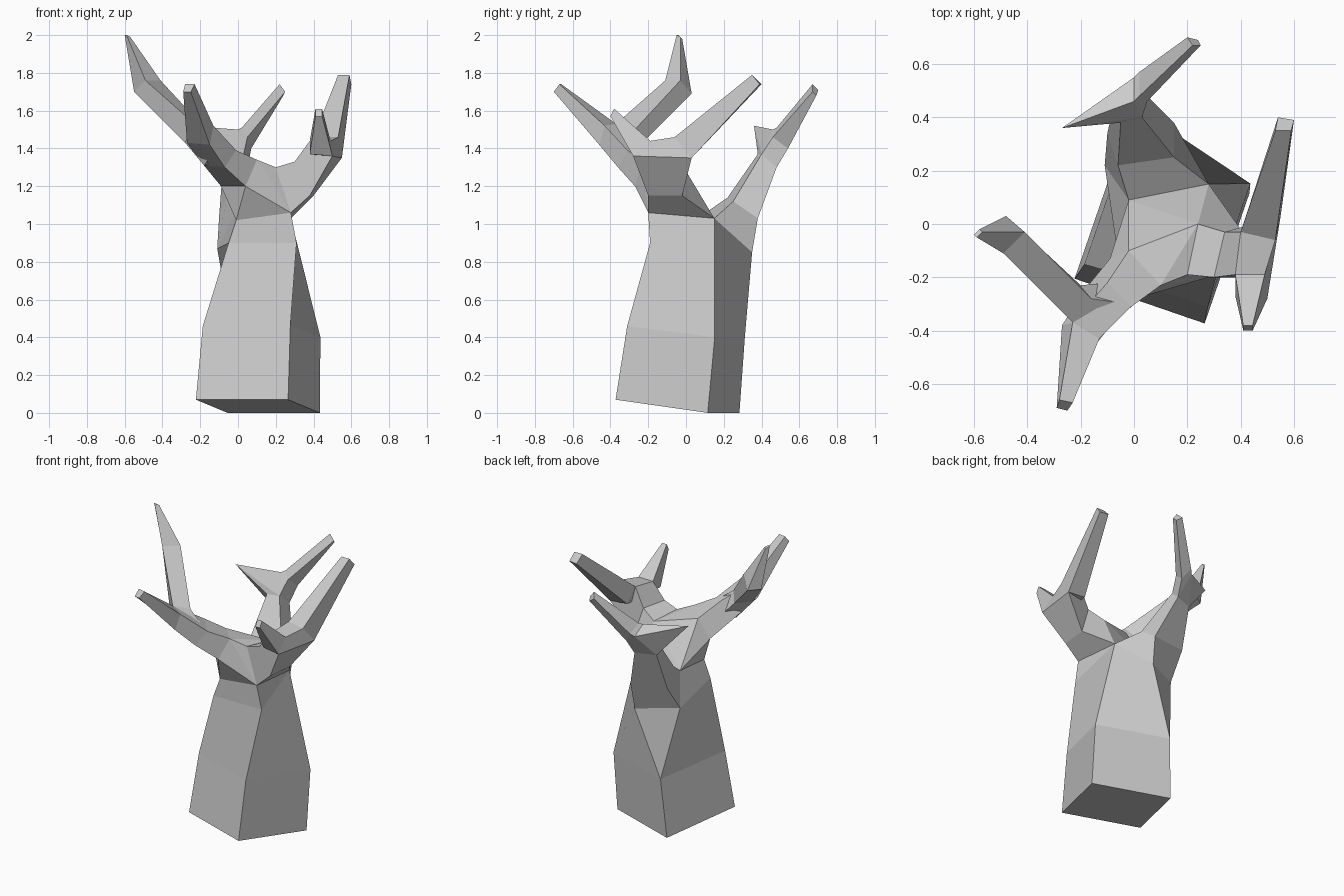
import bpy, bmesh, math
from mathutils import Vector

if "Cube" in bpy.data.objects:
    bpy.data.objects.remove(bpy.data.objects["Cube"])


def finish(name, bm):
    bmesh.ops.remove_doubles(bm, verts=bm.verts, dist=0.0005)
    bmesh.ops.recalc_face_normals(bm, faces=bm.faces)
    me = bpy.data.meshes.new(name)
    bm.to_mesh(me)
    bm.free()
    ob = bpy.data.objects.new(name, me)
    bpy.context.collection.objects.link(ob)
    return ob


def limb(name, *rings):
    """Flat-faced tube through matching cross-sections, capped at both ends."""
    bm = bmesh.new()
    vs = [[bm.verts.new(p) for p in r] for r in rings]
    n = len(vs[0])
    for a, b in zip(vs, vs[1:]):
        for i in range(n):
            j = (i + 1) % n
            bm.faces.new((a[i], a[j], b[j], b[i]))
    bm.faces.new(vs[0])
    bm.faces.new(vs[-1])
    return finish(name, bm)


def hull(name, pts):
    """Convex block used where limbs meet."""
    bm = bmesh.new()
    for p in pts:
        bm.verts.new(p)
    res = bmesh.ops.convex_hull(bm, input=bm.verts)
    junk = [v for v in res["geom_interior"] if isinstance(v, bmesh.types.BMVert)]
    bmesh.ops.delete(bm, geom=junk, context='VERTS')
    return finish(name, bm)


def square(cx, cy, half, z_front, z_back):
    """Turned square trunk section; the back corner is doubled to split higher up."""
    out = []
    for k in range(4):
        a = math.radians(225 - 19 + 90 * k)
        r = half * math.sqrt(2)
        out.append(Vector((cx + r * math.cos(a), cy + r * math.sin(a),
                           z_front if k < 2 else z_back)))
    return out + [out[3].copy()]


# Shared crown corners: front left, front right, back right, valley
fl, fr = (-.01, -.18, 1.02), (.28, -.20, 1.06)
br, valley = (.28, .15, 1.03), (-.02, .09, 1.05)
split_r, split_l = (.14, .35, .85), (-.11, .22, .87)

# Trunk
limb("trunk",
     square(.105, -.045, .258, .07, 0),
     square(.125, 0, .245, .46, .40),
     [(-.05, -.19, .9), (.31, -.19, .9), br, split_r, split_l],
     [fl, fr, br, valley, valley])

# Crown block under the front and right limbs
saddle_f, saddle_b = (.20, -.19, 1.30), (.24, 0, 1.28)
front_root = [(.04, -.27, 1.2), (.10, -.23, 1.34), (-.02, -.10, 1.33), (-.09, -.13, 1.2)]
hull("crown", [fl, fr, br, valley, saddle_f, saddle_b] + front_root)

# Front left limb with its forward fork
limb("front_limb", front_root,
     [(-.07, -.36, 1.30), (-.01, -.31, 1.39), (-.10, -.22, 1.42), (-.18, -.24, 1.31)],
     [(-.15, -.46, 1.42), (-.13, -.43, 1.52), (-.23, -.37, 1.53), (-.27, -.38, 1.43)],
     [(-.25, -.70, 1.70), (-.23, -.67, 1.74), (-.28, -.66, 1.74), (-.29, -.69, 1.70)])

# Left fork rising to the highest tip
limb("left_fork",
     [(-.02, -.30, 1.38), (-.10, -.22, 1.32), (-.18, -.28, 1.31), (-.10, -.38, 1.42)],
     [(-.16, -.28, 1.49), (-.20, -.23, 1.43), (-.28, -.32, 1.43), (-.23, -.37, 1.53)],
     [(-.41, -.03, 1.76), (-.48, .03, 1.69), (-.55, -.02, 1.70), (-.49, -.11, 1.76)],
     [(-.57, -.03, 1.99), (-.58, -.02, 1.98), (-.60, -.04, 2.0), (-.59, -.05, 2.0)])

# Right limb and the two-pronged bar at its end
fork_f = [(.38, -.19, 1.44), (.49, -.19, 1.44), (.50, -.28, 1.36), (.38, -.27, 1.37)]
fork_b = [(.40, -.03, 1.46), (.53, -.06, 1.46), (.55, .03, 1.35), (.42, .03, 1.36)]
limb("right_limb",
     [saddle_f, saddle_b, br, fr],
     [(.30, -.20, 1.33), (.34, -.03, 1.33), (.40, -.02, 1.15), (.38, -.20, 1.15)],
     [fork_f[0], fork_b[0], fork_b[2], fork_f[2]])
limb("right_prongs",
     [(.41, -.38, 1.61), (.445, -.38, 1.61), (.445, -.40, 1.57), (.41, -.40, 1.57)],
     fork_f, fork_b,
     [(.53, .35, 1.79), (.59, .35, 1.79), (.60, .39, 1.74), (.54, .40, 1.74)])

# Back limb, its side spike and long tip
neck = [(.03, .40, 1.37), (.05, .48, 1.30), (-.08, .43, 1.30), (-.05, .38, 1.37)]
crotch, outer = (0, .46, 1.50), (0, .55, 1.45)
limb("back_limb",
     [br, split_r, split_l, valley],
     [(.15, .25, 1.12), (.15, .38, 1.03), (-.10, .34, 1.04), (-.06, .22, 1.14)],
     neck)
hull("back_spike", neck + [crotch, outer, (-.27, .36, 1.52)])
limb("back_tip",
     [neck[0], neck[1], outer, crotch],
     [(.05, .46, 1.46), (.07, .54, 1.40), (.02, .57, 1.47), (.02, .48, 1.51)],
     [(.25, .67, 1.70), (.24, .69, 1.68), (.20, .70, 1.71), (.22, .67, 1.74)])
